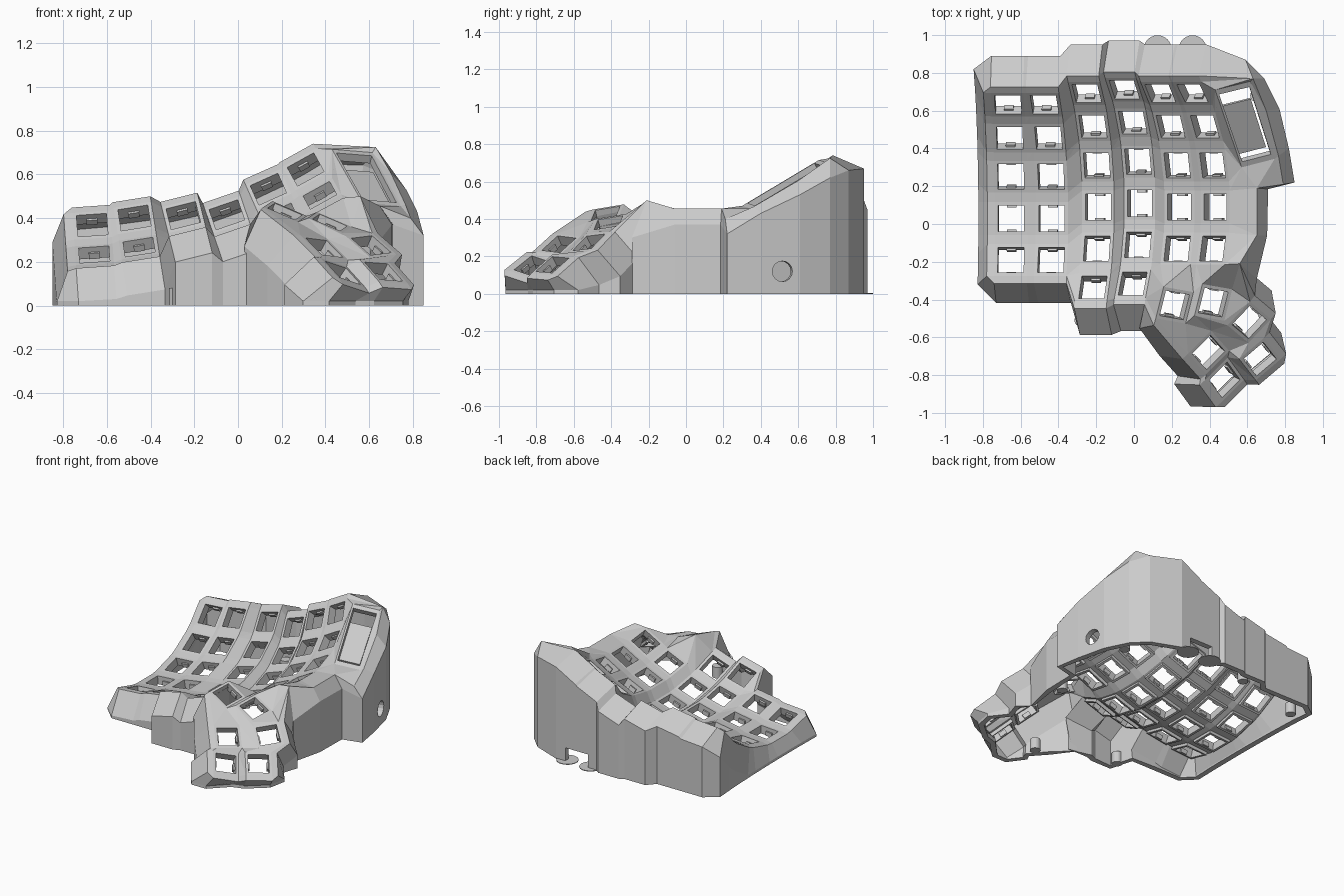
import bpy, bmesh, math
from mathutils import Vector, Matrix, Euler

if "Cube" in bpy.data.objects:
    bpy.data.objects.remove(bpy.data.objects["Cube"])

rad = math.radians
grey = bpy.data.materials.new("light_grey_plastic")
grey.diffuse_color = (0.6, 0.6, 0.6, 1)
grey.use_nodes = True
grey.node_tree.nodes["Principled BSDF"].inputs["Base Color"].default_value = grey.diffuse_color

H, HOLE, RADIUS = 0.087, 0.069, 0.85     # key plate half size, switch hole half size, column bend

# column letter: centre of flat key (x, y, z), sideways tilt, number of rows
COLUMNS = {"A": (-.65, .03, .12, 4, 5), "B": (-.435, .03, .155, 9, 5), "C": (-.19, .09, .17, 14, 6),
           "D": (.03, .11, .18, 19, 6), "E": (.24, .09, .305, 24, 5), "F": (.43, .09, .405, 29, 5)}
# thumb keys: position and x, y, z rotation
THUMBS = {"T1": (.215, -.43, .43, 10, 23, -10), "T2": (.42, -.415, .38, 10, 23, -10),
          "T3": (.61, -.52, .275, 6, 34, -40), "T4": (.395, -.68, .265, -6, 34, -48),
          "T5": (.667, -.715, .155, -4, 35, -52), "T6": (.48, -.825, .15, -16, 33, -54)}

frames = {}
for c, (x, y, z, tilt, rows) in COLUMNS.items():
    for r in range(rows):
        a = rad(15 * (3 - r))
        base = Matrix.Translation((x, y, z)) @ Matrix.Rotation(rad(-tilt), 4, 'Y')
        frames[f"{c}{r}"] = base @ Matrix.Translation((0, RADIUS * math.sin(a), RADIUS * (1 - math.cos(a)))) \
            @ Matrix.Rotation(a, 4, 'X')
for k, (x, y, z, a, b, g) in THUMBS.items():
    frames[k] = Matrix.Translation((x, y, z)) @ Euler((rad(a), rad(b), rad(g))).to_matrix().to_4x4()

bm = bmesh.new()
cache = {}


def vert(p):
    key = tuple(round(c, 4) for c in p)
    if key not in cache:
        cache[key] = bm.verts.new(p)
    return cache[key]


def face(*pts):
    vs = list(dict.fromkeys(vert(p) for p in pts))
    if len(vs) > 2 and not bm.faces.get(vs):
        bm.faces.new(vs)


def K(key, sx, sy, dx=0, dy=0, dz=0):
    return frames[key] @ Vector((sx * H + dx, sy * H + dy, dz))


def strip(pts):
    for i in range(len(pts) - 2):
        face(*pts[i:i + 3])


# key plates with square holes
RING = [(-1, -1), (1, -1), (1, 1), (-1, 1)]
for k, m in frames.items():
    for (ax, ay), (bx, by) in zip(RING, RING[1:] + RING[:1]):
        face(K(k, ax, ay), K(k, bx, by), m @ Vector((bx * HOLE, by * HOLE, 0)),
             m @ Vector((ax * HOLE, ay * HOLE, 0)))

# webs between the main keys
names = "ABCDEF"
for i, c in enumerate(names):
    for r in range(COLUMNS[c][4]):
        k, below = f"{c}{r}", f"{c}{r + 1}"
        right = f"{names[i + 1]}{r}" if i < 5 else ""
        diag = f"{names[i + 1]}{r + 1}" if i < 5 else ""
        if below in frames:
            face(K(k, -1, -1), K(k, 1, -1), K(below, 1, 1), K(below, -1, 1))
        if right in frames:
            face(K(k, 1, 1), K(k, 1, -1), K(right, -1, -1), K(right, -1, 1))
        if below in frames and diag in frames:
            strip([K(k, 1, -1), K(right, -1, -1), K(below, 1, 1), K(diag, -1, 1)])
face(K("B4", 1, -1), K("C4", -1, -1), K("C5", -1, 1))
face(K("B4", 1, -1), K("C5", -1, 1), K("C5", -1, -1))
face(K("D4", 1, -1), K("E4", -1, -1), K("D5", 1, 1))

# webs of the thumb cluster
strip([K("T2", 1, 1), K("F4", 1, -1), K("T2", -1, 1), K("F4", -1, -1), K("T1", 1, 1),
       K("E4", 1, -1), K("T1", -1, 1), K("E4", -1, -1), K("D5", 1, 1)])
face(K("T1", -1, 1), K("D5", 1, 1), K("D5", 1, -1))
face(K("T1", -1, 1), K("D5", 1, -1), K("T1", -1, -1))
for a, b in (("T1", "T2"), ("T4", "T6"), ("T3", "T5")):
    face(K(a, 1, 1), K(a, 1, -1), K(b, -1, -1), K(b, -1, 1))
strip([K("T6", 1, 1), K("T5", 1, -1), K("T6", -1, 1), K("T5", -1, -1),
       K("T4", 1, 1), K("T3", 1, -1), K("T4", -1, 1), K("T3", -1, -1)])
strip([K("T2", 1, 1), K("T3", -1, 1), K("T2", 1, -1), K("T3", -1, -1), K("T2", -1, -1),
       K("T4", -1, 1), K("T1", 1, -1), K("T4", -1, -1), K("T1", -1, -1)])

# display panel on the inner side, with its slot
a, b, c, d, e, f, g = [Vector(p) for p in (
    (.63, .77, .725), (.70, .60, .605), (.765, .36, .465), (.79, .21, .40),
    (.65, .19, .455), (.65, -.06, .455), (.56, -.21, .50))]
S = [Vector(p) for p in ((.43, .71, .715), (.615, .755, .70), (.745, .345, .455), (.57, .30, .47))]
mid = sum(S, Vector()) / 4
inner = [s.lerp(mid, .13) for s in S]
for i in range(4):
    face(S[i], S[i - 1], inner[i - 1], inner[i])
F = [K(f"F{r}", 1, s) for r in range(5) for s in (1, -1)]
for tri in ((F[0], S[0], a), (S[0], S[1], a), (S[1], a, b), (S[1], b, S[2]), (b, c, S[2]),
            (S[2], c, d), (S[2], d, e), (S[2], e, S[3]), (F[0], S[0], F[1]), (S[0], F[1], F[2]),
            (S[0], F[2], F[3]), (S[0], F[3], S[3]), (F[3], F[4], S[3]), (F[4], F[5], S[3]),
            (F[5], F[6], S[3]), (F[6], e, S[3]), (F[6], F[7], e), (F[7], e, f), (F[7], F[8], f),
            (F[8], F[9], f), (F[9], f, g), (F[9], g, K("T2", 1, 1)), (g, K("T2", 1, 1), K("T3", -1, 1))):
    face(*tri)


# outer wall: (plate corner, rim, shoulder) all the way round
def edge(key, sx, sy, dx, dy):
    sh = K(key, sx, sy, .1 * dx, .1 * dy, -.18)
    sh.z = max(sh.z, .02)
    return K(key, sx, sy), K(key, sx, sy, .04 * dx, .04 * dy, -.005), sh


wall = [edge(f"A{r}", -1, s, -1, 0) for r in (4, 3, 2, 1, 0) for s in (-1, 1)]
wall += [edge(f"{n}0", s, 1, 0, 1) for n in names for s in (-1, 1)]
wall += [(p, p, Vector(q)) for p, q in (
    (a, (.59, .87, .66)), (a, (.69, .77, .62)), (b, (.77, .61, .53)), (c, (.82, .40, .43)),
    (d, (.85, .22, .32)), (e, (.71, .185, .37)), (f, (.705, -.06, .37)), (g, (.65, -.29, .30)))]
wall += [edge(*t) for t in (
    ("T3", -1, 1, 0, 1), ("T3", 1, 1, 0, 1), ("T5", -1, 1, 0, 1), ("T5", 1, 1, 0, 1),
    ("T5", 1, 1, 1, 0), ("T5", 1, -1, 1, 0), ("T6", 1, 1, 1, 0), ("T6", 1, -1, 1, 0),
    ("T6", 1, -1, 0, -1), ("T6", -1, -1, 0, -1), ("T4", 1, -1, 0, -1), ("T4", -1, -1, 0, -1),
    ("T1", -1, -1, 0, -1), ("D5", 1, -1, 0, -1), ("D5", -1, -1, 0, -1), ("C5", 1, -1, 0, -1),
    ("C5", -1, -1, 0, -1), ("B4", 1, -1, 0, -1), ("B4", -1, -1, 0, -1), ("A4", 1, -1, 0, -1),
    ("A4", -1, -1, 0, -1))]
for (c0, r0, s0), (c1, r1, s1) in zip(wall, wall[1:] + wall[:1]):
    g0, g1 = Vector((s0.x, s0.y, 0)), Vector((s1.x, s1.y, 0))
    face(c0, c1, r1, r0)
    face(r0, r1, s1, s0)
    if r0 is b:      # wall panel with the round cable hole
        quad, u = [g0, g1, s1, s0], (g1 - g0).normalized()
        ctr = g0.lerp(g1, .45) + Vector((0, 0, .12))
        ring = [ctr + .055 * (u * math.cos(t) + Vector((0, 0, math.sin(t))))
                for t in (math.pi + i * math.pi / 8 for i in range(16))]
        for i in range(16):
            face(ring[i], ring[(i + 1) % 16], quad[i // 4])
            if i % 4 == 3:
                face(ring[(i + 1) % 16], quad[i // 4], quad[(i // 4 + 1) % 4])
    else:
        face(s0, s1, g1, g0)

# connector opening at the foot of the back wall
for co, no in (((.125, 0, 0), (1, 0, 0)), ((.31, 0, 0), (1, 0, 0)), ((0, 0, .1), (0, 0, 1))):
    part = [q for q in bm.faces if all(v.co.y > .85 and 0 < v.co.x < .45 for v in q.verts)]
    geom = set(part) | {x for q in part for x in q.edges} | {x for q in part for x in q.verts}
    bmesh.ops.bisect_plane(bm, geom=list(geom), plane_co=co, plane_no=no)
gone = [q for q in bm.faces if .125 < q.calc_center_median().x < .31
        and q.calc_center_median().y > .85 and q.calc_center_median().z < .1]
bmesh.ops.delete(bm, geom=gone, context='FACES')

bmesh.ops.recalc_face_normals(bm, faces=bm.faces)
bm.faces.ensure_lookup_table()
if bm.faces[0].normal.z < 0:
    bmesh.ops.reverse_faces(bm, faces=bm.faces)


def finish(bm, name, thickness=0):
    me = bpy.data.meshes.new(name)
    bm.to_mesh(me)
    bm.free()
    ob = bpy.data.objects.new(name, me)
    bpy.context.collection.objects.link(ob)
    me.materials.append(grey)
    if thickness:
        mod = ob.modifiers.new("shell", 'SOLIDIFY')
        mod.thickness, mod.offset = thickness, -1
    return ob


finish(bm, "keyboard_case", .04)

# switch sockets under the plates, with small clip tabs
bm = bmesh.new()


def box(m, center, size):
    bmesh.ops.create_cube(bm, size=1, matrix=m @ Matrix.Translation(center) @ Matrix.Diagonal((*size, 1)))


for m in frames.values():
    for s in (-1, 1):
        box(m, (s * .077, 0, -.035), (.016, .17, .05))
        box(m, (0, s * .077, -.035), (.138, .016, .05))
        box(m, (0, s * .064, -.042), (.05, .012, .03))
finish(bm, "switch_sockets")

# sunken tray inside the display slot
bm = bmesh.new()
drop = Vector((-.02, -.02, -.045))
bm.faces.new([bm.verts.new(p + drop) for p in (
    S[3].lerp(S[0], .2), S[2].lerp(S[1], .2), S[2].lerp(S[1], .82), S[3].lerp(S[0], .82))])
finish(bm, "display_tray", .015)

# screw posts at the base and two thin pads by the connector opening
bm = bmesh.new()
for x, y, r, h in ((-.74, .73, .035, .08), (-.22, .86, .035, .08), (.65, .68, .035, .08), (.62, 0, .035, .08),
                   (.25, -.72, .035, .08), (-.28, -.51, .035, .08), (.125, .925, .074, .005), (.31, .925, .074, .005)):
    bmesh.ops.create_cone(bm, cap_ends=True, segments=24, radius1=r, radius2=r, depth=h,
                          matrix=Matrix.Translation((x, y, h / 2)))
finish(bm, "screw_posts_and_pads")
